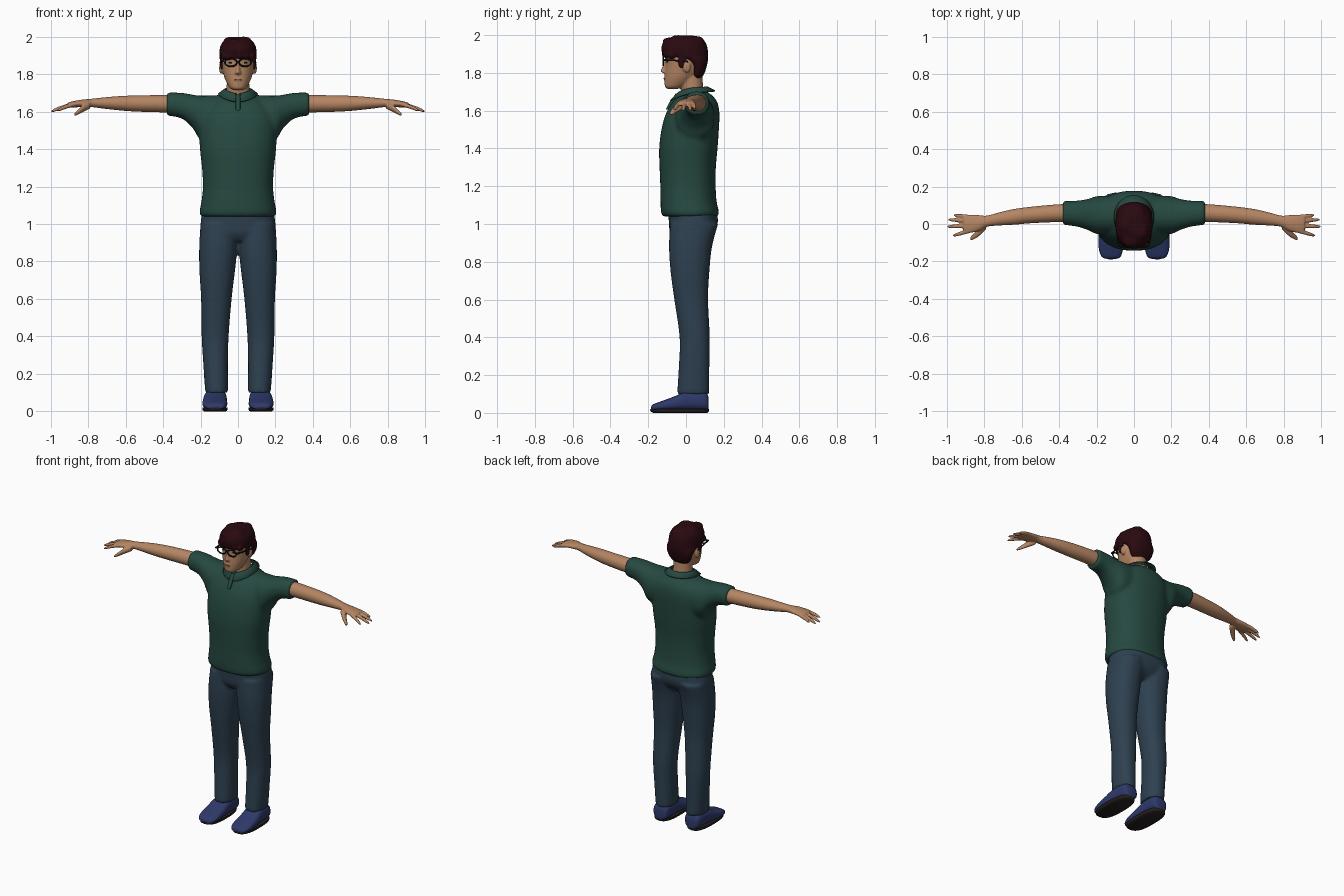
import bpy, bmesh, math
from mathutils import Matrix, Vector


def material(name, rgb):
    m = bpy.data.materials.new(name)
    m.diffuse_color = (*rgb, 1)
    return m


SKIN = material("skin", (0.46, 0.235, 0.125))
SHIRT = material("dark green cloth", (0.019, 0.066, 0.052))
DENIM = material("blue grey denim", (0.027, 0.052, 0.080))
HAIR = material("dark red brown hair", (0.022, 0.003, 0.005))
SHOE = material("navy shoe", (0.027, 0.041, 0.145))
BLACK = material("black", (0.006, 0.006, 0.006))
SOLE = material("sole", (0.017, 0.014, 0.013))
LIP = material("lip", (0.27, 0.10, 0.065))


def spline(rows, sub):
    """Smoothly fill in between rows of numbers."""
    out = []
    for i in range(len(rows) - 1):
        p = [rows[max(0, min(len(rows) - 1, i + k))] for k in (-1, 0, 1, 2)]
        for s in range(sub):
            t = s / sub
            out.append([0.5 * (2 * b + (c - a) * t + (2 * a - 5 * b + 4 * c - d) * t * t
                               + (3 * b - a - 3 * c + d) * t ** 3) for a, b, c, d in zip(*p)])
    return out + [list(rows[-1])]


def loft(bm, axis, rows, power=2.0, seg=32, sub=4, side=1):
    """Rows: position on the axis, then low/high limits on the two other axes."""
    rings = []
    for t, a0, a1, b0, b1 in spline(rows, sub):
        ring = []
        for k in range(seg):
            w = 2 * math.pi * k / seg
            c, s = math.cos(w), math.sin(w)
            a = (a0 + a1) / 2 + (a1 - a0) / 2 * math.copysign(abs(c) ** (2 / power), c)
            b = (b0 + b1) / 2 + (b1 - b0) / 2 * math.copysign(abs(s) ** (2 / power), s)
            x, y, z = {'x': (t, a, b), 'y': (a, t, b), 'z': (a, b, t)}[axis]
            ring.append(bm.verts.new((side * x, y, z)))
        rings.append(ring)
    for r, q in zip(rings, rings[1:]):
        for k in range(seg):
            bm.faces.new((r[k], r[(k + 1) % seg], q[(k + 1) % seg], q[k]))
    bm.faces.new(rings[0])
    bm.faces.new(rings[-1])


def blob(bm, centre, size, turn=0.0):
    m = Matrix.Translation(centre) @ Matrix.Rotation(turn, 4, 'Y') @ Matrix.Diagonal((*size, 1))
    bmesh.ops.create_uvsphere(bm, u_segments=20, v_segments=12, radius=1, matrix=m)


def finish(bm, name, mat, voxel=0, smooth=0, angle=50):
    bmesh.ops.recalc_face_normals(bm, faces=bm.faces)
    me = bpy.data.meshes.new(name)
    bm.to_mesh(me)
    bm.free()
    me.materials.append(mat)
    ob = bpy.data.objects.new(name, me)
    bpy.context.collection.objects.link(ob)
    bpy.ops.object.select_all(action='DESELECT')
    ob.select_set(True)
    bpy.context.view_layer.objects.active = ob
    bpy.ops.object.shade_smooth_by_angle(angle=math.radians(angle))
    if voxel:
        r = ob.modifiers.new("blend", 'REMESH')
        r.mode, r.voxel_size, r.use_smooth_shade = 'VOXEL', voxel, True
        s = ob.modifiers.new("soften", 'SMOOTH')
        s.factor, s.iterations = 0.5, smooth
    return ob


# Polo shirt: body and short sleeves blended together
bm = bmesh.new()
body = [(1.04, .195, -.122, .168), (1.06, .206, -.132, .175), (1.12, .195, -.135, .162),
        (1.2, .187, -.136, .157), (1.3, .192, -.14, .158), (1.4, .203, -.142, .167),
        (1.5, .207, -.13, .174), (1.58, .2, -.108, .177), (1.64, .165, -.075, .168),
        (1.68, .105, -.035, .14), (1.70, .075, -.015, .11)]
loft(bm, 'z', [(z, -h, h, f, b) for z, h, f, b in body], 2.3, 48)
for side in (1, -1):
    loft(bm, 'x', [(.06, -.05, .15, 1.46, 1.69), (.19, -.055, .15, 1.445, 1.685),
                   (.24, -.035, .135, 1.51, 1.69), (.30, -.015, .125, 1.563, 1.70),
                   (.38, -.004, .122, 1.578, 1.702)], 2.2, side=side)
finish(bm, "shirt", SHIRT, .011, 5)

# Open collar flaring out from the neck
bm = bmesh.new()
rows = []
for k in range(41):
    w = -math.pi / 2 + 0.13 + (2 * math.pi - 0.26) * k / 40
    c, s = math.cos(w), math.sin(w)
    rows.append([bm.verts.new(p) for p in (
        (.068 * c, .035 + .072 * s, 1.70 + .012 * s),
        (.072 * c, .035 + .078 * s, 1.722 + .006 * s - .018 * max(0, -s) ** 2),
        (.108 * c, .035 + .12 * s, 1.695 + .012 * s - .028 * max(0, -s) ** 2))])
for r, q in zip(rows, rows[1:]):
    for j in (0, 1):
        bm.faces.new((r[j], q[j], q[j + 1], r[j + 1]))
collar = finish(bm, "collar", SHIRT)
collar.modifiers.new("thickness", 'SOLIDIFY').thickness = 0.007

# Button placket
bm = bmesh.new()
loft(bm, 'z', [(1.605, -.012, .012, -.108, -.07), (1.64, -.013, .013, -.09, -.04),
               (1.69, -.013, .013, -.055, -.02)], 6, 16)
finish(bm, "placket", SHIRT)

# Trousers: pelvis and legs blended together
bm = bmesh.new()
loft(bm, 'z', [(.91, -.15, .15, -.06, .10), (.95, -.197, .197, -.085, .145),
               (1.0, -.2, .2, -.09, .168), (1.07, -.19, .19, -.095, .165)], 2.4, 40)
for side in (1, -1):
    loft(bm, 'z', [(.10, .052, .175, -.047, .122), (.25, .054, .185, -.038, .124),
                   (.4, .050, .194, -.034, .126), (.6, .034, .197, -.062, .117),
                   (.75, .016, .206, -.082, .124), (.88, .003, .207, -.09, .138),
                   (1.0, .0, .2, -.085, .17)], 2.2, side=side)
finish(bm, "trousers", DENIM, .010, 4)

# Shoes and soles
bm, bs = bmesh.new(), bmesh.new()
for side in (1, -1):
    loft(bm, 'y', [(-.186, .095, .145, .014, .03), (-.175, .072, .172, .012, .045),
                   (-.13, .058, .188, .012, .062), (-.06, .058, .188, .012, .088),
                   (.0, .06, .182, .012, .115), (.07, .062, .176, .012, .118),
                   (.108, .068, .168, .012, .105), (.12, .09, .15, .014, .08)], 2.6, side=side)
    loft(bs, 'z', [(0, .064, .18, -.172, .112), (.008, .056, .19, -.188, .121),
                   (.02, .056, .19, -.189, .121)], 2.6, side=side, sub=2)
finish(bm, "shoes", SHOE)
finish(bs, "shoe_soles", SOLE)

# Arms with hands: each finger is root y, tip x, tip y, tip z
fingers = [(.036, .962, .047, 1.612), (.014, .992, .024, 1.602),
           (-.010, .998, -.014, 1.600), (-.034, .966, -.062, 1.604)]
for side, name in ((1, "left_arm"), (-1, "right_arm")):
    bm = bmesh.new()
    loft(bm, 'x', [(.30, .012, .11, 1.592, 1.69), (.42, .01, .104, 1.596, 1.688),
                   (.55, .004, .092, 1.60, 1.686), (.64, -.004, .08, 1.607, 1.682),
                   (.72, -.008, .062, 1.616, 1.675), (.785, -.015, .045, 1.624, 1.668),
                   (.83, -.038, .048, 1.624, 1.664), (.88, -.048, .05, 1.622, 1.655),
                   (.91, -.042, .046, 1.624, 1.647)], side=side)
    for y, tx, ty, tz in fingers:
        root, tip = Vector((.87, y, 1.640)), Vector((tx, ty, tz))
        pts = []
        for t, r in ((0, .0125), (.5, .0115), (.85, .009), (1, .004)):
            p = root.lerp(tip, t)
            p.z += .014 * t * (1 - t)
            pts.append((p.x, p.y - r, p.y + r, p.z - r, p.z + r))
        loft(bm, 'x', pts, seg=12, side=side)
    loft(bm, 'x', [(.79, -.03, .01, 1.615, 1.65), (.825, -.063, -.018, 1.598, 1.636),
                   (.85, -.08, -.045, 1.585, 1.614), (.873, -.09, -.068, 1.574, 1.592)],
         seg=16, side=side)
    finish(bm, name, SKIN, .005, 3)

# Head, neck, nose and ears
bm = bmesh.new()
head = [(1.714, .022, -.096, -.05), (1.724, .042, -.11, -.015), (1.745, .056, -.114, .02),
        (1.78, .072, -.113, .06), (1.81, .08, -.111, .085), (1.85, .087, -.109, .10),
        (1.90, .089, -.113, .10), (1.95, .075, -.098, .085), (1.98, .04, -.05, .05)]
loft(bm, 'z', [(z, -h, h, f, b) for z, h, f, b in head], 2.1, 40)
loft(bm, 'z', [(1.63, -.075, .075, -.03, .11), (1.69, -.062, .062, -.025, .095),
               (1.80, -.06, .06, -.03, .085)])
loft(bm, 'z', [(1.798, -.017, .017, -.118, -.08), (1.806, -.018, .018, -.134, -.08),
               (1.82, -.012, .012, -.132, -.08), (1.86, -.009, .009, -.115, -.08)], seg=16)
blob(bm, (0, -.110, 1.768), (.022, .008, .011))
for side in (1, -1):
    blob(bm, (side * .090, .004, 1.832), (.011, .020, .032))
finish(bm, "head", SKIN, .006, 3)

# Mouth line
bm = bmesh.new()
blob(bm, (0, -.114, 1.769), (.021, .0045, .005))
finish(bm, "mouth", LIP)

# Hair cap, sideburns and fringe locks
bm = bmesh.new()
hair = [(1.772, .052, .03, .082), (1.80, .076, .028, .099), (1.84, .090, .02, .111),
        (1.87, .097, -.02, .117), (1.888, .099, -.10, .118), (1.91, .100, -.128, .117),
        (1.95, .094, -.127, .109), (1.98, .072, -.098, .087), (1.997, .035, -.045, .045)]
loft(bm, 'z', [(z, -h, h, f, b) for z, h, f, b in hair], 2.15, 40)
for side in (1, -1):
    blob(bm, (side * .087, -.022, 1.862), (.010, .022, .042))
    blob(bm, (side * .074, -.075, 1.893), (.015, .03, .022), side * .4)
for x, z, turn in ((-.05, 1.895, .5), (-.022, 1.899, .3), (.008, 1.9, .5), (.04, 1.897, -.4)):
    blob(bm, (x, -.112 + abs(x) * .25, z), (.021, .018, .022), turn)
for x, y, z in ((.03, -.04, 1.979), (-.035, -.01, 1.978), (.02, .05, 1.974), (-.02, -.08, 1.967)):
    blob(bm, (x, y, z), (.042, .045, .021))
finish(bm, "hair", HAIR, .007, 2)

# Glasses: two rims, a bridge and temples
bm = bmesh.new()
for side in (1, -1):
    ring = []
    for k in range(28):
        w = 2 * math.pi * k / 28
        ring.append([bm.verts.new((side * .038 + (.032 + .0045 * math.cos(v)) * math.cos(w),
                                   -.120 + .0045 * math.sin(v),
                                   1.862 + (.021 + .0045 * math.cos(v)) * math.sin(w)))
                     for v in (i * math.pi / 4 for i in range(8))])
    for k in range(28):
        r, q = ring[k], ring[(k + 1) % 28]
        for i in range(8):
            bm.faces.new((r[i], q[i], q[(i + 1) % 8], r[(i + 1) % 8]))
    loft(bm, 'y', [(-.122, side * .078 - .008, side * .078 + .004, 1.864, 1.874),
                   (-.06, side * .09 - .003, side * .09 + .003, 1.862, 1.870),
                   (.01, side * .096 - .003, side * .096 + .003, 1.856, 1.864)], 4, 12)
loft(bm, 'x', [(-.009, -.125, -.117, 1.863, 1.871), (.009, -.125, -.117, 1.863, 1.871)], seg=12)
finish(bm, "glasses", BLACK)

# Eyes
bm = bmesh.new()
for side in (1, -1):
    blob(bm, (side * .036, -.099, 1.86), (.014, .005, .005))
finish(bm, "eyes", BLACK)
